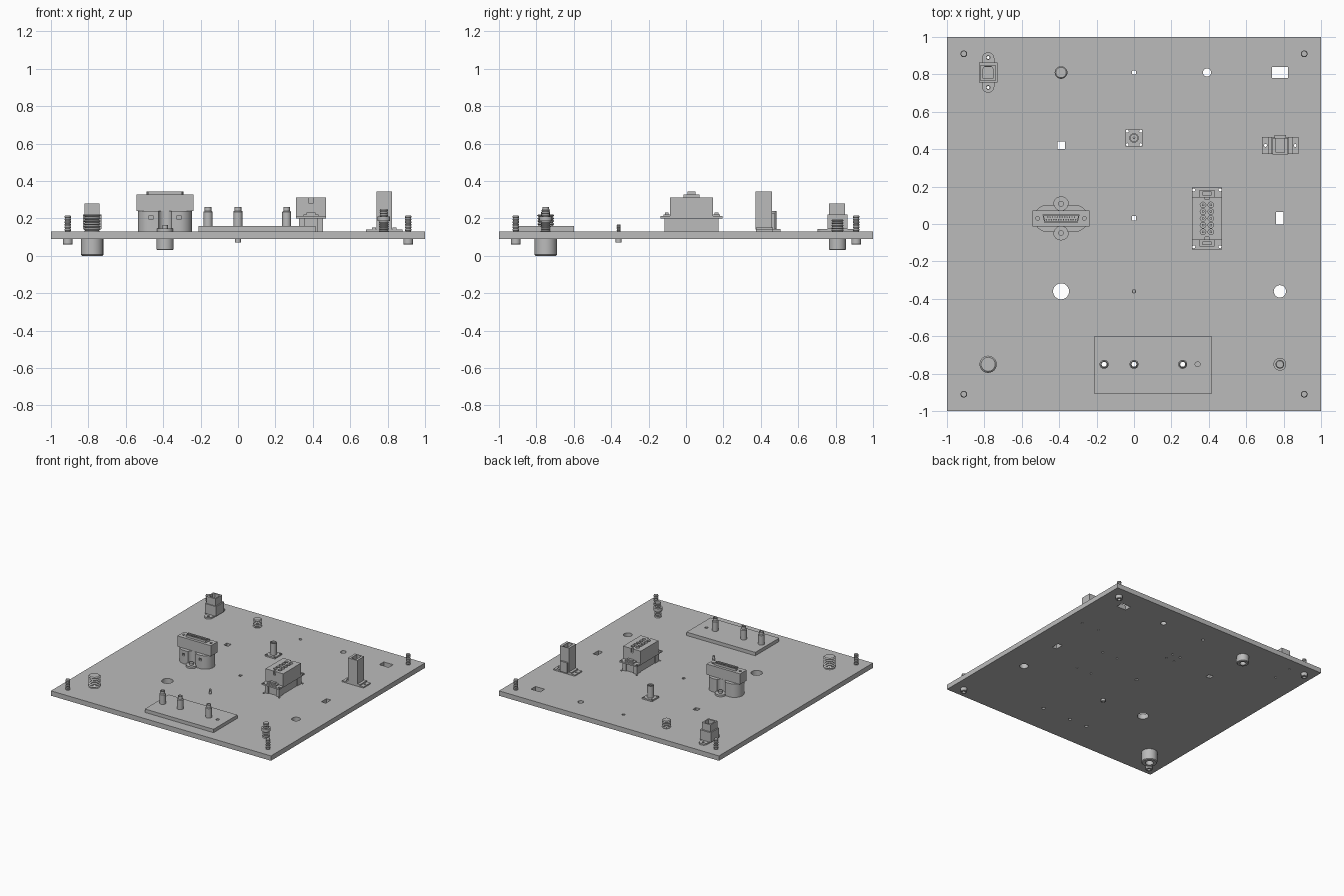
import bpy
import bmesh
import math
from mathutils import Matrix, Vector

if "Cube" in bpy.data.objects:
    bpy.data.objects.remove(bpy.data.objects["Cube"], do_unlink=True)

grey = bpy.data.materials.new("light_grey")
grey.use_nodes = True
colour = (0.5, 0.5, 0.5, 1)
grey.diffuse_color = colour
grey.node_tree.nodes["Principled BSDF"].inputs["Base Color"].default_value = colour

BOTTOM, TOP = 0.09, 0.13
parts = []


def finish(name, bm):
    bmesh.ops.recalc_face_normals(bm, faces=bm.faces)
    mesh = bpy.data.meshes.new(name)
    bm.to_mesh(mesh)
    bm.free()
    mesh.materials.append(grey)
    obj = bpy.data.objects.new(name, mesh)
    bpy.context.collection.objects.link(obj)
    parts.append(obj)
    return obj


def box(x0, x1, y0, y1, z0, z1):
    return lambda bm: bmesh.ops.create_cube(
        bm, size=1, matrix=Matrix.Translation(((x0 + x1) / 2, (y0 + y1) / 2, (z0 + z1) / 2))
        @ Matrix.Diagonal((x1 - x0, y1 - y0, z1 - z0, 1)))


def slot(x, y, w, d, z0=0, z1=0.5):
    return box(x - w / 2, x + w / 2, y - d / 2, y + d / 2, z0, z1)


def rod(x, y, r, z0=0, z1=0.5, sides=24):
    return lambda bm: bmesh.ops.create_cone(
        bm, cap_ends=True, segments=sides, radius1=r, radius2=r, depth=z1 - z0,
        matrix=Matrix.Translation((x, y, (z0 + z1) / 2)))


def prism(points, z0, z1):
    def make(bm):
        face = bm.faces.new([bm.verts.new((x, y, z0)) for x, y in points])
        out = bmesh.ops.extrude_face_region(bm, geom=[face])["geom"]
        bmesh.ops.translate(bm, vec=(0, 0, z1 - z0),
                            verts=[v for v in out if isinstance(v, bmesh.types.BMVert)])
    return make


def stadium(x, y, w, d, z0, z1):
    r = min(w, d) / 2
    sx, sy = w / 2 - r, d / 2 - r
    pts = []
    for i in range(32):
        a = 2 * math.pi * (i + 0.5) / 32
        c, s = math.cos(a), math.sin(a)
        pts.append((x + r * c + math.copysign(sx, c), y + r * s + math.copysign(sy, s)))
    return prism([p for i, p in enumerate(pts) if p != pts[i - 1]], z0, z1)


def build(name, shapes, cuts=()):
    bm = bmesh.new()
    for shape in shapes:
        shape(bm)
    obj = finish(name, bm)
    if cuts:
        cutter = build(name + "_cutter", cuts)
        parts.remove(cutter)
        cutter.hide_render = True
        mod = obj.modifiers.new("cut", "BOOLEAN")
        mod.object, mod.operation, mod.solver = cutter, "DIFFERENCE", "EXACT"
        mod.use_self = True
        bpy.context.view_layer.update()
        with bpy.context.temp_override(object=obj, active_object=obj):
            bpy.ops.object.modifier_apply(modifier="cut")
        bpy.data.objects.remove(cutter, do_unlink=True)
    return obj


def lathe(name, x, y, profile, sides=24):
    bm = bmesh.new()
    verts = [bm.verts.new((r, 0, z)) for r, z in profile]
    edges = [bm.edges.new(p) for p in zip(verts, verts[1:])]
    bmesh.ops.spin(bm, geom=verts + edges, axis=(0, 0, 1), cent=(0, 0, 0),
                   angle=2 * math.pi, steps=sides)
    bmesh.ops.remove_doubles(bm, verts=bm.verts, dist=1e-5)
    bmesh.ops.translate(bm, verts=bm.verts, vec=Vector((x, y, 0)))
    return finish(name, bm)


def thread(r, z0, z1, pitch):
    # zigzag outline of a threaded shank
    count = max(2, round((z1 - z0) / pitch))
    step = (z1 - z0) / count
    return [p for i in range(count) for p in
            ((r * 0.82, z0 + i * step), (r, z0 + (i + 0.5) * step))] + [(r * 0.82, z1)]


def cap_screw(name, x, y, r, top, head_r, head_z, pitch):
    lathe(name + "_shank", x, y, [(0, BOTTOM)] + thread(r, BOTTOM, top, pitch) + [(0, top)])
    b, depth = head_r * 0.1, (BOTTOM - head_z) * 0.55
    lathe(name + "_head", x, y, [
        (0, head_z + depth), (head_r * 0.5, head_z + depth), (head_r * 0.5, head_z),
        (head_r - b, head_z), (head_r, head_z + b), (head_r, BOTTOM), (0, BOTTOM)])


# Base plate with its open holes
jack_holes = [(-0.78, 0.89), (-0.78, 0.73)]
coax_holes = [(sx * 0.036, 0.46 + sy * 0.036) for sx in (-1, 1) for sy in (-1, 1)]
heavy_holes = [(0.39 + sx * 0.07, 0.03 + sy * 0.152) for sx in (-1, 1) for sy in (-1, 1)]
tall_holes = [(0.703, 0.42), (0.862, 0.42)]
posts = [(-0.16, -0.75), (0, -0.75), (0.26, -0.75)]
small = [rod(x, y, 0.008, sides=12) for x, y in jack_holes + coax_holes + heavy_holes + tall_holes]
build("base_plate", [box(-1, 1, -1, 1, BOTTOM, TOP)], small + [
    rod(x, y, r) for x, y, r in ((0, 0.81, 0.012), (0.39, 0.81, 0.022), (-0.39, -0.36, 0.043),
                                 (0.78, -0.36, 0.033))
] + [rod(x, y, 0.013) for x, y in posts] + [
    slot(0.78, 0.81, 0.085, 0.058), slot(-0.39, 0.42, 0.04, 0.04),
    slot(0.78, 0.03, 0.04, 0.068), slot(0, 0.03, 0.022, 0.024)])

# Cap screws pushed up through the plate
for i, (x, y) in enumerate([(sx, sy) for sx in (-0.91, 0.91) for sy in (-0.91, 0.91)]):
    cap_screw(f"corner_screw_{i + 1}", x, y, 0.018, 0.215, 0.026, 0.06, 0.014)
cap_screw("large_screw", -0.78, -0.75, 0.046, 0.222, 0.06, 0.0, 0.014)
cap_screw("medium_screw", -0.39, 0.81, 0.034, 0.195, 0.046, 0.03, 0.013)
cap_screw("tiny_screw", 0, -0.36, 0.011, 0.167, 0.016, 0.07, 0.009)

# Threaded stud with collar
lathe("threaded_stud", 0.78, -0.75, [(0, BOTTOM)] + thread(0.027, BOTTOM, 0.185, 0.012)
      + [(0.034, 0.185), (0.034, 0.21)] + thread(0.023, 0.21, 0.25, 0.012) + [(0, 0.25)])

# Raised board with hollow posts
build("raised_board", [box(-0.21, 0.415, -0.91, -0.6, TOP, 0.158)],
      [rod(x, y, 0.013) for x, y in posts] + [rod(0.34, -0.75, 0.013, 0.14)])
for i, (x, y) in enumerate(posts):
    lathe(f"hollow_post_{i + 1}", x, y, [
        (0.013, TOP), (0.024, TOP), (0.024, 0.235), (0.018, 0.24), (0.018, 0.262),
        (0.013, 0.262), (0.013, TOP)])

# Network jack on an oval flange
build("jack_flange", [stadium(-0.78, 0.81, 0.066, 0.216, TOP, 0.142)],
      [rod(x, y, 0.01) for x, y in jack_holes])
build("jack_body", [slot(-0.78, 0.81, 0.1, 0.106, 0.142, 0.222)],
      [slot(-0.78, 0.81, 0.058, 0.06, 0.2, 0.3)])
opening = [(-0.81, 0.78), (-0.75, 0.78), (-0.75, 0.825), (-0.762, 0.842), (-0.798, 0.842), (-0.81, 0.825)]
build("jack_housing", [slot(-0.78, 0.808, 0.08, 0.086, 0.222, 0.28)], [prism(opening, 0.2, 0.3)])

# Coaxial socket
build("coax_flange", [slot(0, 0.46, 0.09, 0.09, TOP, 0.142)],
      [rod(x, y, 0.008, sides=12) for x, y in coax_holes])
lathe("coax_barrel", 0, 0.46, [(0, 0.2), (0.018, 0.2), (0.018, 0.24), (0.025, 0.24), (0.025, 0.142), (0, 0.142)])
lathe("coax_pin", 0, 0.46, [(0, 0.2), (0.007, 0.2), (0.007, 0.235), (0, 0.235)], 12)

# Wide D-shaped connector with rounded base
cx, cy = -0.39, 0.03
lugs = [(cx, cy + s * 0.078) for s in (-1, 1)]
build("d_connector_flange", [stadium(cx, cy, 0.085, 0.235, TOP, 0.145)])
build("d_connector_base", [stadium(cx, cy, 0.29, 0.146, TOP, 0.24)],
      [rod(x, y, 0.036, 0.145, 0.3) for x, y in lugs]
      + [box(x - 0.01, x + 0.01, -0.06, -0.02, 0.195, 0.215) for x in (cx - 0.075, cx + 0.075)])
for i, (x, y) in enumerate(lugs):
    lathe(f"d_connector_screw_{i + 1}", x, y, [(0, 0.165), (0.015, 0.165), (0.015, 0.145), (0, 0.145)])
build("d_connector_body", [slot(cx, cy, 0.305, 0.085, 0.24, 0.327)],
      [rod(cx + s * 0.125, cy, 0.01, 0.27) for s in (-1, 1)])


def d_shape(grow):
    return [(cx + s * (w + grow), cy + h * (0.021 + grow))
            for s, w, h in ((-1, 0.09, -1), (1, 0.09, -1), (1, 0.099, 1), (-1, 0.099, 1))]


build("d_connector_shell", [prism(d_shape(0), 0.327, 0.345)], [prism(d_shape(-0.006), 0.333, 0.4)])
build("d_connector_contacts", [rod(cx + (i - 6) * 0.013 + row * 0.0065, cy + row * 0.014 - 0.007,
                                   0.004, 0.333, 0.342, 8) for row in (0, 1) for i in range(13 - row)])

# Heavy rectangular connector with ten contacts
hx, hy = 0.39, 0.03
build("heavy_connector_base", [slot(hx, hy, 0.12, 0.27, TOP, 0.2)])
build("heavy_connector_legs", [slot(hx + sx * 0.05, hy + sy * 0.12, 0.03, 0.05, TOP, 0.2)
                               for sx in (-1, 1) for sy in (-1, 1)])
build("heavy_connector_plate", [slot(hx, hy, 0.16, 0.33, 0.2, 0.212)],
      [rod(x, y, 0.008, sides=12) for x, y in heavy_holes])
build("heavy_connector_end_clips", [slot(hx, hy + s * 0.133, w, d, 0.212, z) for s in (-1, 1)
                                    for w, d, z in ((0.08, 0.035, 0.222), (0.05, 0.02, 0.232))])
sockets = [(hx + s * 0.021, hy + i * 0.036) for s in (-1, 1) for i in range(-2, 3)]
build("heavy_connector_body", [slot(hx, hy, 0.16, 0.23, 0.212, 0.313)],
      [rod(x, y, 0.015, 0.28, sides=16) for x, y in sockets]
      + [slot(hx, hy + s * 0.11, 0.02, 0.02, 0.28) for s in (-1, 1)])
build("heavy_connector_pins", [rod(x, y, 0.007, 0.28, 0.305, 10) for x, y in sockets])

# Tall socket on a slotted flange
build("tall_socket_flange", [slot(0.782, 0.42, 0.195, 0.092, TOP, 0.14)],
      [rod(x, y, 0.008, sides=12) for x, y in tall_holes])
build("tall_socket_ribs", [slot(0.782 + s * 0.054, 0.42, 0.022, 0.09, 0.14, 0.15) for s in (-1, 1)])
build("tall_socket_body", [slot(0.782, 0.416, 0.085, 0.09, 0.14, 0.343)],
      [slot(0.782, 0.42, 0.044, 0.074, 0.2)])
build("tall_socket_step", [box(0.75, 0.814, 0.461, 0.475, 0.14, 0.225)])

# Smooth the round sides, keep the hard edges
bpy.ops.object.select_all(action="DESELECT")
for obj in parts:
    obj.select_set(True)
bpy.context.view_layer.objects.active = parts[0]
bpy.ops.object.shade_smooth_by_angle(angle=math.radians(30))
